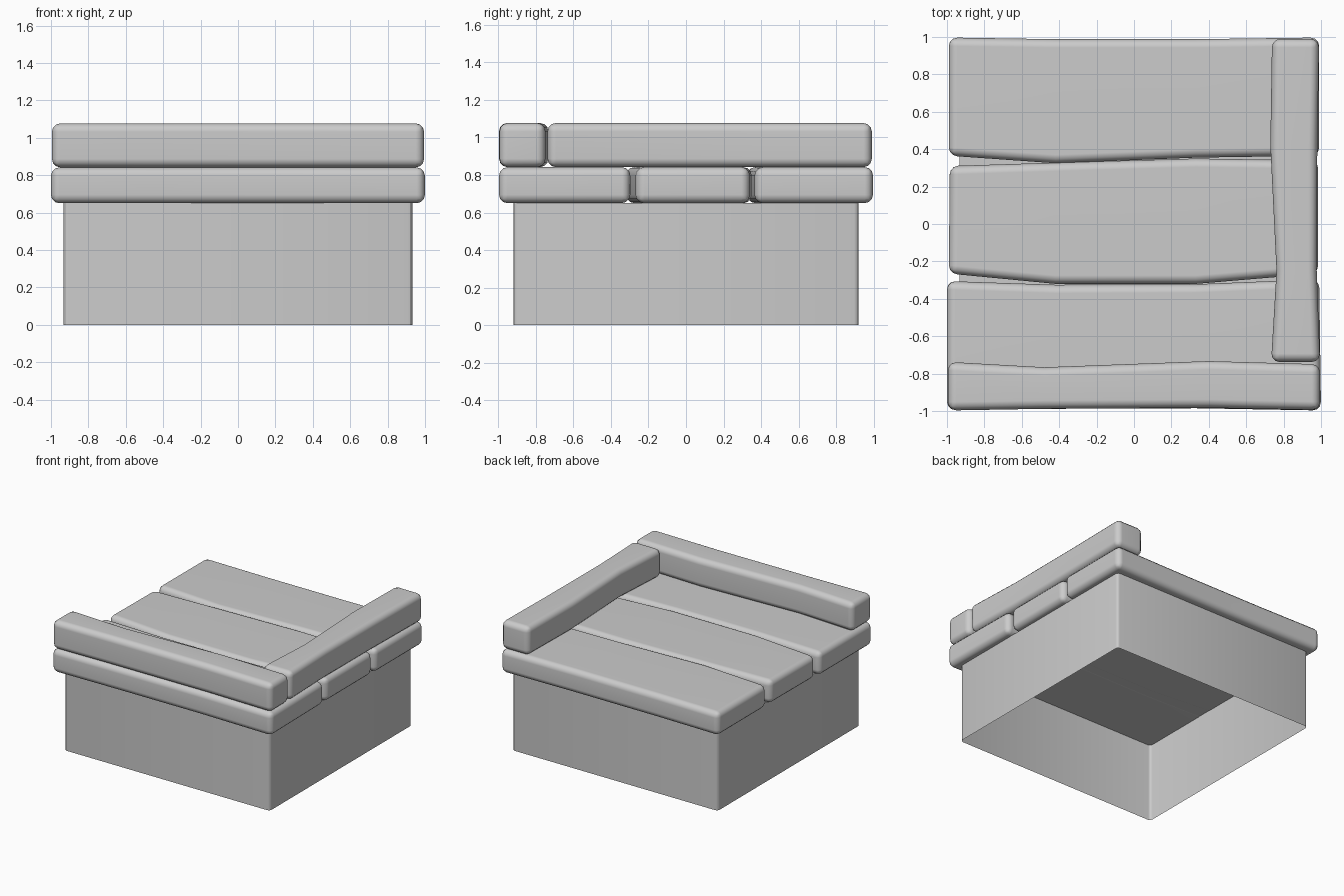
import bpy, bmesh

if "Cube" in bpy.data.objects:
    bpy.data.objects.remove(bpy.data.objects["Cube"])


def make_object(name, bm, bevel, segments, angle):
    bmesh.ops.recalc_face_normals(bm, faces=bm.faces[:])
    mesh = bpy.data.meshes.new(name)
    bm.to_mesh(mesh)
    bm.free()
    obj = bpy.data.objects.new(name, mesh)
    bpy.context.collection.objects.link(obj)
    if bevel:
        mod = obj.modifiers.new("soft_edges", 'BEVEL')
        mod.width = bevel
        mod.segments = segments
        mod.limit_method = 'ANGLE'
        mod.angle_limit = angle
        obj.modifiers.new("clean_shading", 'WEIGHTED_NORMAL').keep_sharp = True
    for p in mesh.polygons:
        p.use_smooth = True
    return obj


def plank(name, low, high, z0, z1, bevel=0.045, swap=False):
    """Slightly wavy board; low and high are its two long edges as (along, across)."""
    bm = bmesh.new()
    rings = []
    for (a0, c0), (a1, c1) in zip(low, high):
        pts = [(a0, c0, z0), (a1, c1, z0), (a1, c1, z1), (a0, c0, z1)]
        if swap:
            pts = [(c, a, z) for a, c, z in pts]
        rings.append([bm.verts.new(p) for p in pts])
    for r, s in zip(rings, rings[1:]):
        for i in range(4):
            j = (i + 1) % 4
            bm.faces.new((r[i], r[j], s[j], s[i]))
    bm.faces.new(rings[0])
    bm.faces.new(rings[-1])
    return make_object(name, bm, bevel, 3, 0.7)


# Hollow base, open underneath, with lightly rounded upright corners
bm = bmesh.new()
bmesh.ops.create_cube(bm, size=1)
for v in bm.verts:
    v.co = (v.co.x * 1.864, v.co.y * 1.84, (v.co.z + 0.5) * 0.652)
upright = [e for e in bm.edges if abs(e.verts[0].co.z - e.verts[1].co.z) > 0.1]
bmesh.ops.bevel(bm, geom=upright, offset=0.025, segments=3, profile=0.5, affect='EDGES')
bottom = [f for f in bm.faces if all(v.co.z < 0.01 for v in f.verts)]
bmesh.ops.delete(bm, geom=bottom, context='FACES')
base = make_object("base", bm, 0, 0, 0)
bpy.context.view_layer.objects.active = base
base.select_set(True)
bpy.ops.object.shade_smooth_by_angle()

# Three deck boards lying along x
Z0, Z1 = 0.65, 0.842
plank("deck_board_back",
      [(-0.99, 0.365), (-0.42, 0.325), (0.33, 0.355), (0.99, 0.365)],
      [(-0.99, 0.997), (-0.42, 0.988), (0.33, 0.988), (0.99, 0.997)], Z0, Z1)
plank("deck_board_middle",
      [(-0.99, -0.265), (-0.42, -0.32), (0.33, -0.32), (0.985, -0.265)],
      [(-0.985, 0.31), (-0.42, 0.328), (0.33, 0.35), (0.985, 0.34)], Z0, Z1)
plank("deck_board_front",
      [(-1.0, -0.995), (-0.42, -0.988), (0.33, -0.985), (1.0, -0.997)],
      [(-1.0, -0.305), (-0.42, -0.325), (0.33, -0.322), (0.99, -0.295)], Z0, Z1)

# Two raised boards along the front and right edges
Z0, Z1 = 0.842, 1.077
plank("front_rail",
      [(-0.995, -0.997), (-0.48, -0.988), (0.4, -0.983), (0.995, -0.995)],
      [(-0.995, -0.737), (-0.48, -0.766), (0.4, -0.733), (0.995, -0.75)], Z0, Z1)
plank("right_rail",
      [(-0.738, 0.733), (-0.25, 0.762), (0.42, 0.729), (0.99, 0.738)],
      [(-0.738, 0.995), (-0.25, 0.977), (0.42, 0.98), (0.99, 0.99)], Z0, Z1,
      swap=True)
